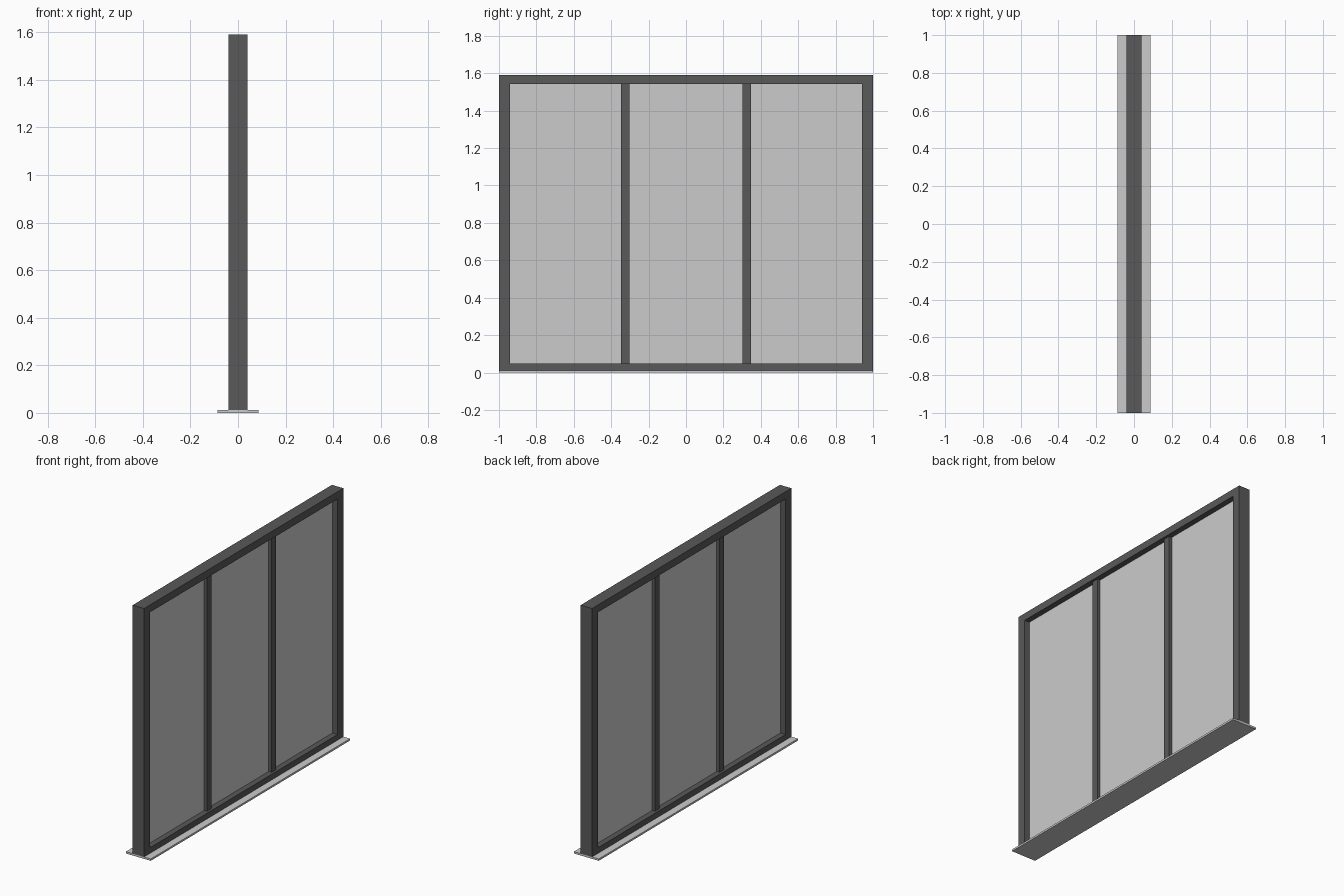
import bpy, bmesh

if "Cube" in bpy.data.objects:
    bpy.data.objects.remove(bpy.data.objects["Cube"])

DARK = bpy.data.materials.new("dark_metal")
DARK.diffuse_color = (0.1, 0.1, 0.1, 1)
DARK.use_nodes = True
DARK.node_tree.nodes["Principled BSDF"].inputs["Base Color"].default_value = DARK.diffuse_color


def finish(name, bm, mat=None):
    bmesh.ops.recalc_face_normals(bm, faces=bm.faces)
    mesh = bpy.data.meshes.new(name)
    bm.to_mesh(mesh)
    bm.free()
    if mat:
        mesh.materials.append(mat)
    ob = bpy.data.objects.new(name, mesh)
    bpy.context.collection.objects.link(ob)
    return ob


def box(name, x, y, z, mat=None):
    """Box spanning the (min, max) ranges x, y and z."""
    bm = bmesh.new()
    bmesh.ops.create_cube(bm, size=1)
    for v in bm.verts:
        v.co = [r[0] if c < 0 else r[1] for c, r in zip(v.co, (x, y, z))]
    return finish(name, bm, mat)


def ring(name, half_x, outer, inner, mat):
    """Rectangular frame in the yz plane; outer / inner = (y, z_low, z_high)."""
    bm = bmesh.new()
    loops = []
    for x in (-half_x, half_x):
        for y, lo, hi in (outer, inner):
            loops.append([bm.verts.new((x, *p)) for p in
                          ((-y, lo), (y, lo), (y, hi), (-y, hi))])
    for a, b in ((0, 1), (2, 3), (0, 2), (1, 3)):
        for i in range(4):
            j = (i + 1) % 4
            bm.faces.new((loops[a][i], loops[a][j], loops[b][j], loops[b][i]))
    return finish(name, bm, mat)


BASE, LOW, HIGH, TOP = 0.012, 0.048, 1.543, 1.59
INNER, MULL, HALF_MULL = 0.942, 0.324, 0.023

# Flat sill plate under the frame
box("sill_plate", (-0.087, 0.087), (-1, 1), (0, BASE))

# Outer frame
ring("outer_frame", 0.04, (1, BASE, TOP), (INNER, LOW, HIGH), DARK)

# Slimmer vertical bars
for side, label in ((-1, "left"), (1, "right")):
    c = side * MULL
    box(f"mullion_{label}", (-0.024, 0.024), (c - HALF_MULL, c + HALF_MULL),
        (LOW, HIGH), DARK)

# Three thin panes between the bars
edges = ((-INNER, -MULL - HALF_MULL), (-MULL + HALF_MULL, MULL - HALF_MULL),
         (MULL + HALF_MULL, INNER))
for i, span in enumerate(edges):
    box(f"glass_pane_{i + 1}", (-0.004, 0.004), span, (LOW, HIGH))
